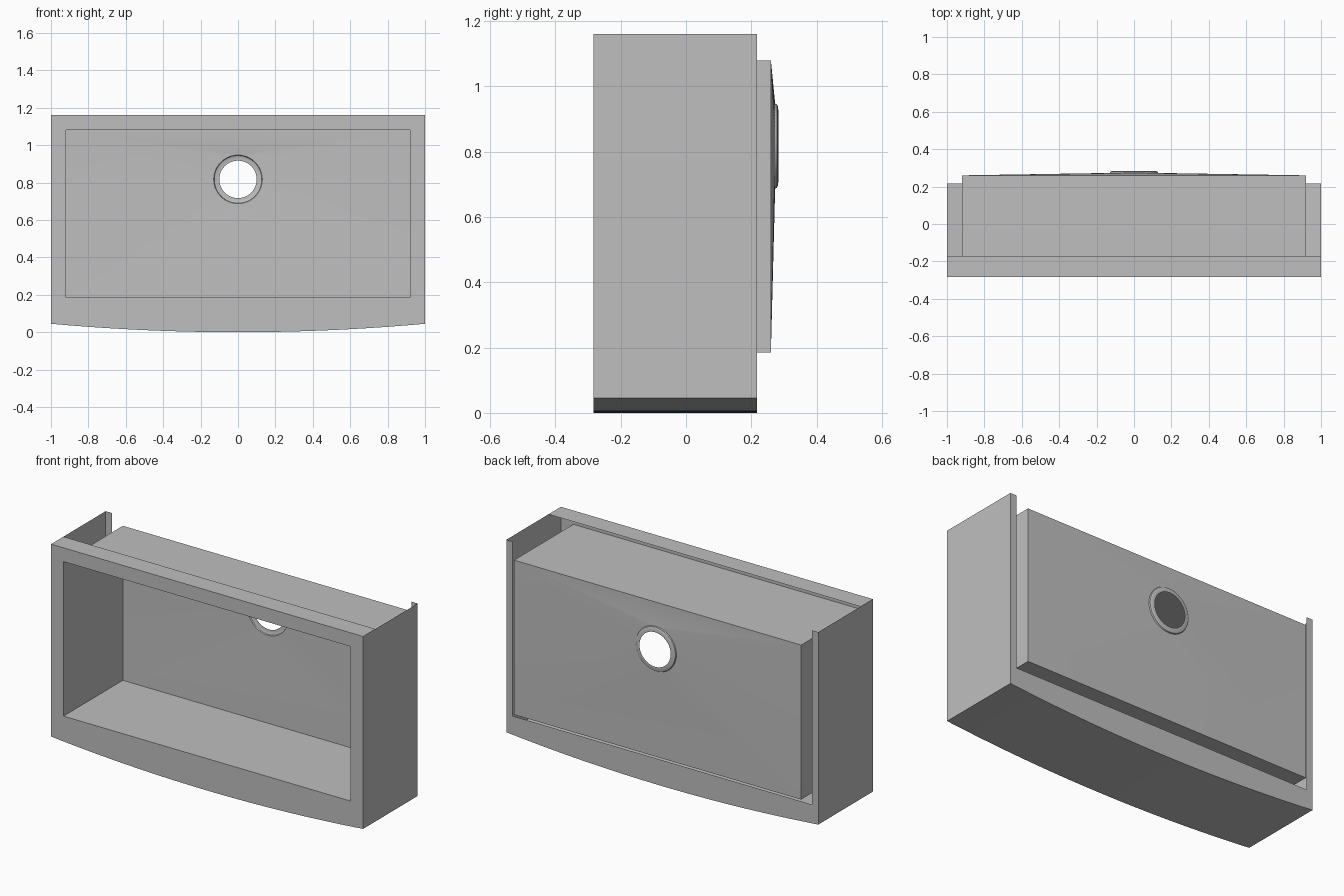
import bpy, bmesh, math

cube = bpy.data.objects.get("Cube")
if cube:
    bpy.data.objects.remove(cube)

steel = bpy.data.materials.new("brushed_steel")
steel.use_nodes = True
GREY = (0.52, 0.52, 0.52, 1)
steel.diffuse_color = GREY
steel.node_tree.nodes["Principled BSDF"].inputs["Base Color"].default_value = GREY

# Main dimensions of the sheet-metal shell and bowl
W, TOP, SIDE_BOTTOM = 1.0, 1.16, 0.045
FRONT, BACK, STRIP = -0.283, 0.217, -0.17
BOWL_W, BOWL_LOW, BOWL_HIGH, BOWL_BACK = 0.92, 0.185, 1.08, 0.26
LIP_W, LIP_TOP = 0.96, 0.15
DRAIN_Z, SEGMENTS, CURVE_STEPS = 0.817, 64, 32


def finish(name, bm, smooth=True):
    bmesh.ops.remove_doubles(bm, verts=bm.verts, dist=0.0001)
    bmesh.ops.recalc_face_normals(bm, faces=bm.faces)
    mesh = bpy.data.meshes.new(name)
    bm.to_mesh(mesh)
    bm.free()
    obj = bpy.data.objects.new(name, mesh)
    bpy.context.collection.objects.link(obj)
    mesh.materials.append(steel)
    if smooth:
        bpy.ops.object.select_all(action="DESELECT")
        obj.select_set(True)
        bpy.context.view_layer.objects.active = obj
        bpy.ops.object.shade_smooth_by_angle(angle=math.radians(25))
    return obj


def face(bm, points):
    return bm.faces.new([bm.verts.new(p) for p in points])


def loft(bm, loop_a, loop_b, closed=False):
    count = len(loop_a)
    for i in range(count if closed else count - 1):
        j = (i + 1) % count
        face(bm, (loop_a[i], loop_a[j], loop_b[j], loop_b[i]))


def rect(w, low, high, y):
    return [(w, y, high), (-w, y, high), (-w, y, low), (w, y, low)]


def ring(radius, y):
    angles = [2 * math.pi * i / SEGMENTS for i in range(SEGMENTS)]
    return [(radius * math.cos(a), y, DRAIN_Z + radius * math.sin(a)) for a in angles]


def bowed_edge(y):
    xs = [W * (2 * i / CURVE_STEPS - 1) for i in range(CURVE_STEPS + 1)]
    return [(x, y, SIDE_BOTTOM * x * x) for x in xs]


def level(points, z, limit):
    return [(max(-limit, min(limit, x)), y, z) for x, y, _ in points]


# Front frame around the bowl opening, with the bowed apron edge
bm = bmesh.new()
edge = bowed_edge(FRONT)
loft(bm, edge, level(edge, BOWL_LOW, BOWL_W))
face(bm, [(-W, FRONT, TOP), (W, FRONT, TOP),
          (BOWL_W, FRONT, BOWL_HIGH), (-BOWL_W, FRONT, BOWL_HIGH)])
for s in (-1, 1):
    face(bm, [(s * W, FRONT, SIDE_BOTTOM), (s * W, FRONT, TOP),
              (s * BOWL_W, FRONT, BOWL_HIGH), (s * BOWL_W, FRONT, BOWL_LOW)])
finish("front_frame", bm, smooth=False)

# Bowed apron panel underneath
bm = bmesh.new()
loft(bm, bowed_edge(FRONT), bowed_edge(BACK))
finish("apron_panel", bm)

# Side panels
for s, side in ((-1, "right"), (1, "left")):
    bm = bmesh.new()
    face(bm, [(s * W, FRONT, SIDE_BOTTOM), (s * W, BACK, SIDE_BOTTOM),
              (s * W, BACK, TOP), (s * W, FRONT, TOP)])
    finish(side + "_side_panel", bm, smooth=False)

# Strip folded back along the top edge
bm = bmesh.new()
face(bm, [(-W, FRONT, TOP), (W, FRONT, TOP), (W, STRIP, TOP), (-W, STRIP, TOP)])
finish("top_strip", bm, smooth=False)

# U-shaped return lip along the rear edge
bm = bmesh.new()
edge = bowed_edge(BACK)
loft(bm, edge, level(edge, LIP_TOP, LIP_W))
for s in (-1, 1):
    face(bm, [(s * W, BACK, SIDE_BOTTOM), (s * W, BACK, TOP),
              (s * LIP_W, BACK, TOP), (s * LIP_W, BACK, LIP_TOP)])
finish("rear_lip", bm, smooth=False)

# Bowl walls and the base sloping to the drain
bm = bmesh.new()
corners = rect(BOWL_W, BOWL_LOW, BOWL_HIGH, BOWL_BACK)
loft(bm, rect(BOWL_W, BOWL_LOW, BOWL_HIGH, FRONT), corners, closed=True)
circle = ring(0.13, 0.273)
quarter = SEGMENTS // 4
for q in range(4):
    for i in range(q * quarter, (q + 1) * quarter):
        face(bm, (corners[q], circle[i], circle[(i + 1) % SEGMENTS]))
    face(bm, (corners[q - 1], circle[q * quarter], corners[q]))
finish("bowl", bm)

# Stepped drain seat with an open hole
bm = bmesh.new()
profile = [(0.13, 0.273), (0.127, 0.279), (0.12, 0.282), (0.105, 0.283), (0.1, 0.283)]
for a, b in zip(profile, profile[1:]):
    loft(bm, ring(*a), ring(*b), closed=True)
finish("drain_seat", bm)
